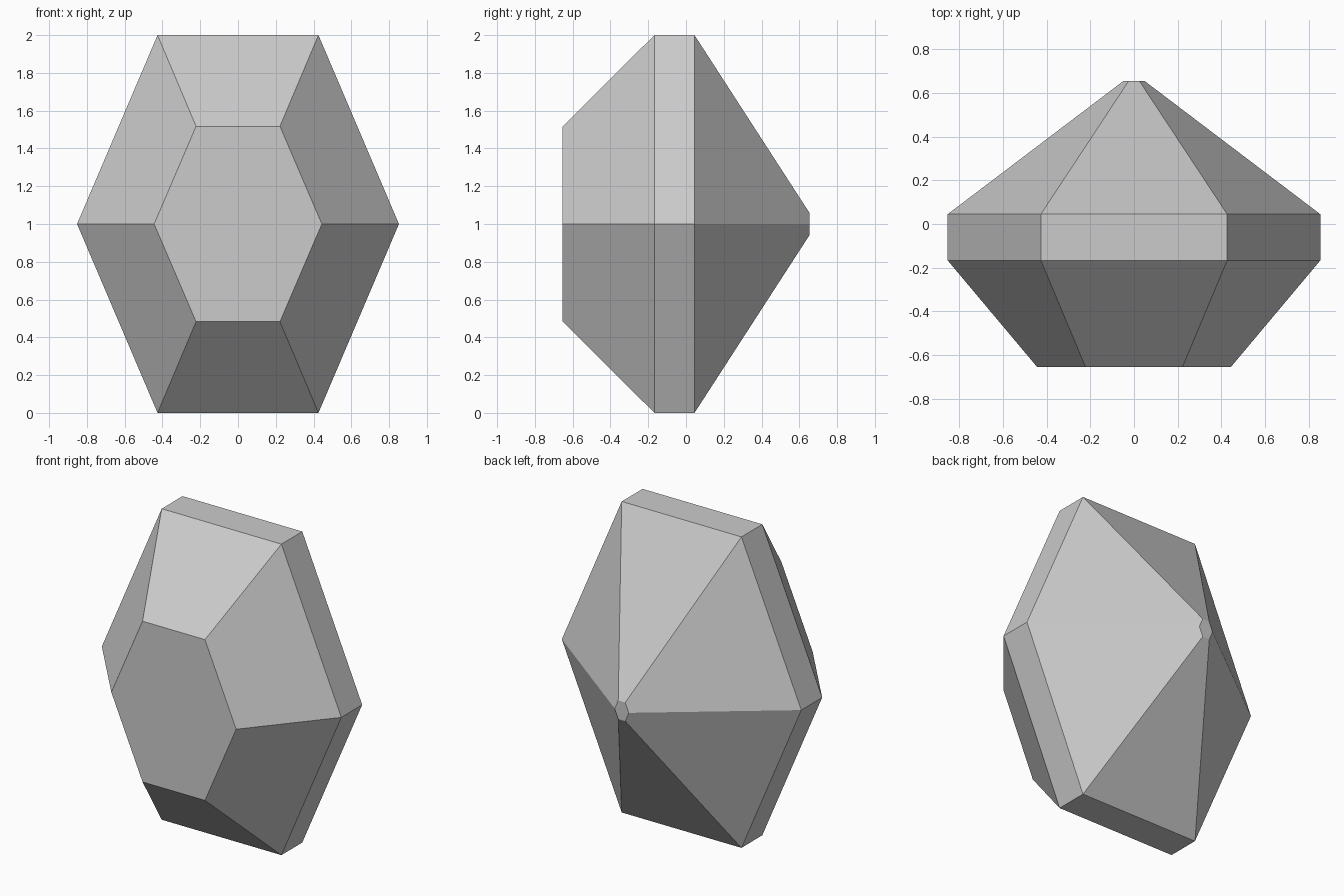
import bpy, bmesh, math

if "Cube" in bpy.data.objects:
    bpy.data.objects.remove(bpy.data.objects["Cube"])

SIDES = 6
# Gem outline from table (front) to culet (back): y, half width, half height
RINGS = [
    (-0.653, 0.444, 0.517),   # table
    (-0.167, 0.852, 1.0),     # girdle front
    (0.045, 0.852, 1.0),      # girdle back
    (0.653, 0.050, 0.060),    # culet
]

stone = bpy.data.materials.new("pale grey stone")
stone.diffuse_color = (0.6, 0.6, 0.6, 1.0)
stone.use_nodes = True
stone.node_tree.nodes["Principled BSDF"].inputs["Base Color"].default_value = stone.diffuse_color


def hex_ring(bm, y, half_w, half_h):
    """Hexagon with points left and right, flats at top and bottom."""
    verts = []
    for i in range(SIDES):
        a = math.tau * i / SIDES
        z = 1.0 + half_h * math.sin(a) / math.sin(math.pi / 3)
        verts.append(bm.verts.new((half_w * math.cos(a), y, z)))
    return verts


bm = bmesh.new()
rings = [hex_ring(bm, *r) for r in RINGS]

# Crown, girdle and pavilion facets
for a, b in zip(rings, rings[1:]):
    for i in range(SIDES):
        j = (i + 1) % SIDES
        bm.faces.new((a[i], a[j], b[j], b[i]))

# Table and culet caps
bm.faces.new(rings[0])
bm.faces.new(rings[-1])
bmesh.ops.recalc_face_normals(bm, faces=bm.faces)

mesh = bpy.data.meshes.new("cut_gem")
bm.to_mesh(mesh)
bm.free()
mesh.materials.append(stone)
gem = bpy.data.objects.new("cut_gem", mesh)
bpy.context.collection.objects.link(gem)
